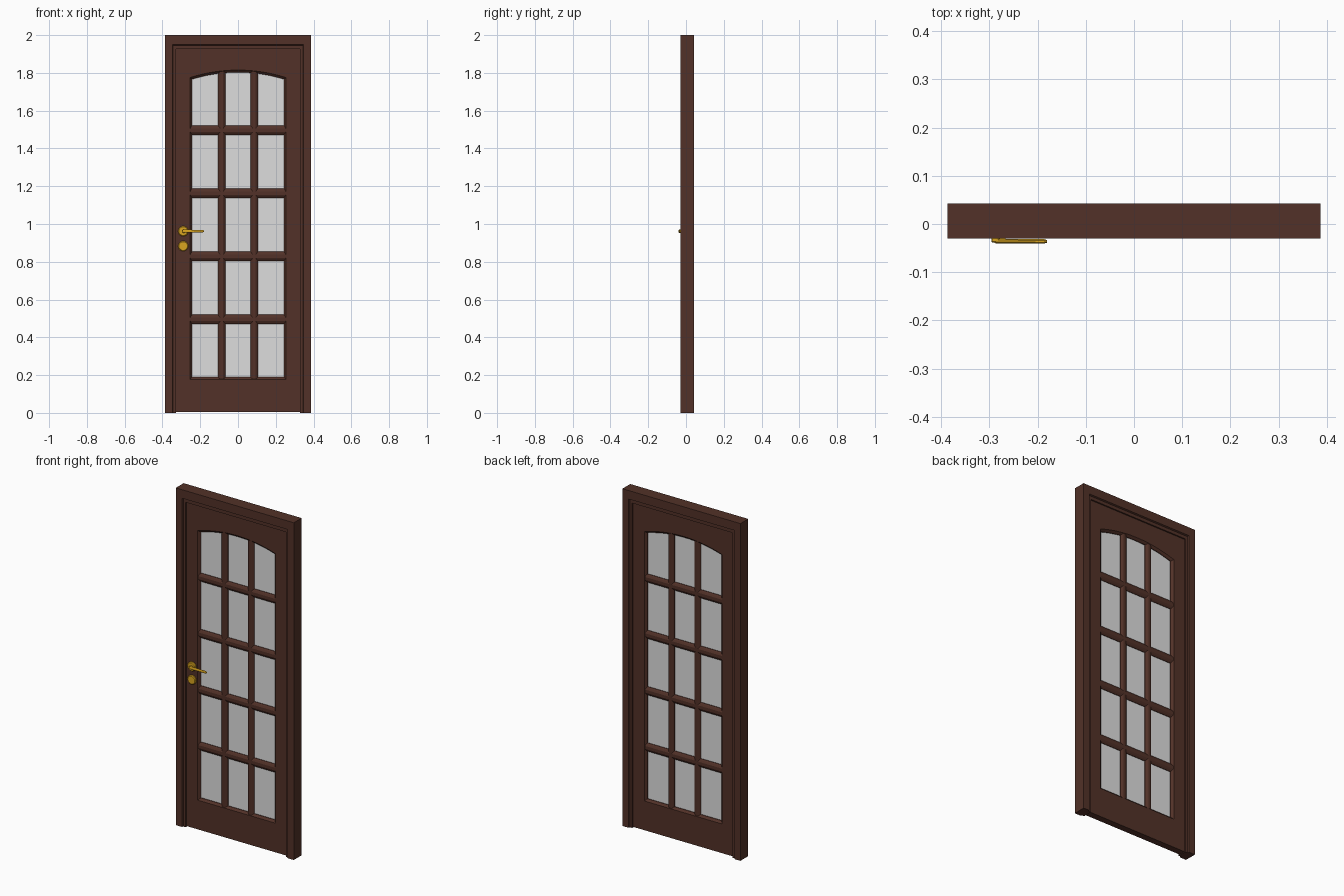
import bpy, bmesh, math
from mathutils import Vector

cube = bpy.data.objects.get("Cube")
if cube:
    bpy.data.objects.remove(cube, do_unlink=True)


def material(name, rgb, rough=0.5):
    m = bpy.data.materials.new(name)
    m.use_nodes = True
    m.diffuse_color = (*rgb, 1)
    node = m.node_tree.nodes["Principled BSDF"]
    node.inputs["Base Color"].default_value = (*rgb, 1)
    node.inputs["Roughness"].default_value = rough
    return m


WOOD = material("dark brown wood", (0.084, 0.031, 0.021))
GLASS = material("pale grey glass", (0.73, 0.73, 0.73))
GOLD = material("gold metal", (0.70, 0.376, 0.014))

MID = 0.0065          # depth of the centre plane of the door
OPEN_X = 0.255        # half width of the glazed opening
OPEN_BOTTOM = 0.177
SPRING, RISE = 1.775, 0.04


def finish(bm, name, mat):
    bmesh.ops.recalc_face_normals(bm, faces=bm.faces)
    mesh = bpy.data.meshes.new(name)
    bm.to_mesh(mesh)
    bm.free()
    mesh.materials.append(mat)
    obj = bpy.data.objects.new(name, mesh)
    bpy.context.collection.objects.link(obj)
    return obj


def loft(name, loops, mat, ring=True, wrap=True, caps=False):
    """Bridge equal-length loops; ring closes each loop, wrap joins last to first."""
    bm = bmesh.new()
    rows = [[bm.verts.new(p) for p in loop] for loop in loops]
    n = len(rows[0])
    pairs = list(zip(rows, rows[1:])) + ([(rows[-1], rows[0])] if wrap else [])
    for a, b in pairs:
        for i in range(n if ring else n - 1):
            j = (i + 1) % n
            bm.faces.new((a[i], a[j], b[j], b[i]))
    if caps and ring:
        bm.faces.new(rows[0])
        bm.faces.new(rows[-1])
    elif caps:
        bm.faces.new([r[0] for r in rows])
        bm.faces.new([r[-1] for r in rows])
    return finish(bm, name, mat)


def arch(inset, y, steps=14):
    """Outline of the opening with a shallow arched top."""
    w = OPEN_X - inset
    radius = (OPEN_X ** 2 + RISE ** 2) / (2 * RISE)
    centre = SPRING + RISE - radius
    pts = [(-w, y, OPEN_BOTTOM + inset), (w, y, OPEN_BOTTOM + inset)]
    for i in range(steps + 1):
        x = w - 2 * w * i / steps
        pts.append((x, y, centre + math.sqrt((radius - inset) ** 2 - x * x)))
    return pts


def leaf_outline(y, w=0.332, bottom=0.004, top=1.93):
    """Rectangle with one point for each point of the arch."""
    pts = [(-w, y, bottom), (w, y, bottom)]
    return pts + [(p[0] * w / OPEN_X, y, top) for p in arch(0, y)[2:]]


# Stepped casing swept up, over and down with mitred corners
def casing_path(inset, y):
    x, top = 0.387 - inset, 2 - inset * 1.27
    return [(-x, y, 0), (-x, y, top), (x, y, top), (x, y, 0)]


half_profile = [(0, 0.0365), (0.04, 0.0365), (0.043, 0.028), (0.058, 0.028)]
profile = [(d, MID - t) for d, t in half_profile]
profile += [(d, MID + t) for d, t in reversed(half_profile)]
loft("door_frame", [casing_path(d, y) for d, y in profile], WOOD, ring=False, caps=True)

# Door leaf with a moulded edge around the opening on both sides
edge = [(0, 0.020), (0.005, 0.015), (0.012, 0.008)]
loops = [leaf_outline(MID - 0.020)]
loops += [arch(i, MID - t) for i, t in edge]
loops += [arch(i, MID + t) for i, t in reversed(edge)]
loops += [leaf_outline(MID + 0.020)]
loft("door_leaf", loops, WOOD)

# Glass sheet behind the bars
loft("glass_pane", [arch(0.005, MID - 0.004), arch(0.005, MID + 0.004)],
     GLASS, wrap=False, caps=True)


# Glazing bars with a rounded moulded section
def glazing_bar(name, start, end, width):
    start, end = Vector(start), Vector(end)
    side = (end - start).normalized().cross(Vector((0, 1, 0)))
    h = width / 2
    quarter = [(h, 0.007), (h * 0.72, 0.013), (h * 0.35, 0.018)]
    section = quarter + [(-u, t) for u, t in reversed(quarter)]
    section += [(-u, -t) for u, t in section]
    loops = [[p + side * u + Vector((0, t, 0)) for u, t in section] for p in (start, end)]
    loft(name, loops, WOOD, wrap=False, caps=True)


for label, x in (("right", -0.086), ("left", 0.086)):
    glazing_bar(f"vertical_bar_{label}", (x, MID, OPEN_BOTTOM - 0.01),
                (x, MID, SPRING + 0.035), 0.042)
for i in range(4):
    z = 0.495 + 0.334 * i
    glazing_bar(f"horizontal_bar_{i + 1}", (-OPEN_X - 0.01, MID, z),
                (OPEN_X + 0.01, MID, z), 0.05)


# Handle on the front: two round plates, a neck and a lever
def disc(name, x, z, radius, back, front, bevel=0.0):
    circle = lambda r, y: [(x + r * math.cos(a), y, z + r * math.sin(a))
                           for a in (math.tau * k / 20 for k in range(20))]
    loops = [circle(radius, back), circle(radius, front + bevel),
             circle(radius - bevel, front)]
    obj = loft(name, loops, GOLD, wrap=False, caps=True)
    return obj


HANDLE_X, HANDLE_Z = -0.29, 0.962
disc("handle_plate", HANDLE_X, HANDLE_Z, 0.027, -0.012, -0.024, 0.004)
disc("lock_plate", HANDLE_X, 0.883, 0.027, -0.012, -0.024, 0.004)
disc("handle_neck", HANDLE_X + 0.003, HANDLE_Z, 0.009, -0.022, -0.038, 0.002)


def lever_section(x, h, front, back):
    yc, d = (front + back) / 2, (back - front) / 2
    return [(x, yc + d * math.cos(a), HANDLE_Z + h * math.sin(a))
            for a in (math.tau * (k + 0.5) / 8 for k in range(8))]


stations = [(-0.296, 0.007, -0.037, -0.031), (-0.285, 0.009, -0.041, -0.030),
            (-0.187, 0.007, -0.041, -0.031), (-0.180, 0.004, -0.039, -0.033)]
loft("handle_lever", [lever_section(*s) for s in stations], GOLD, wrap=False, caps=True)
